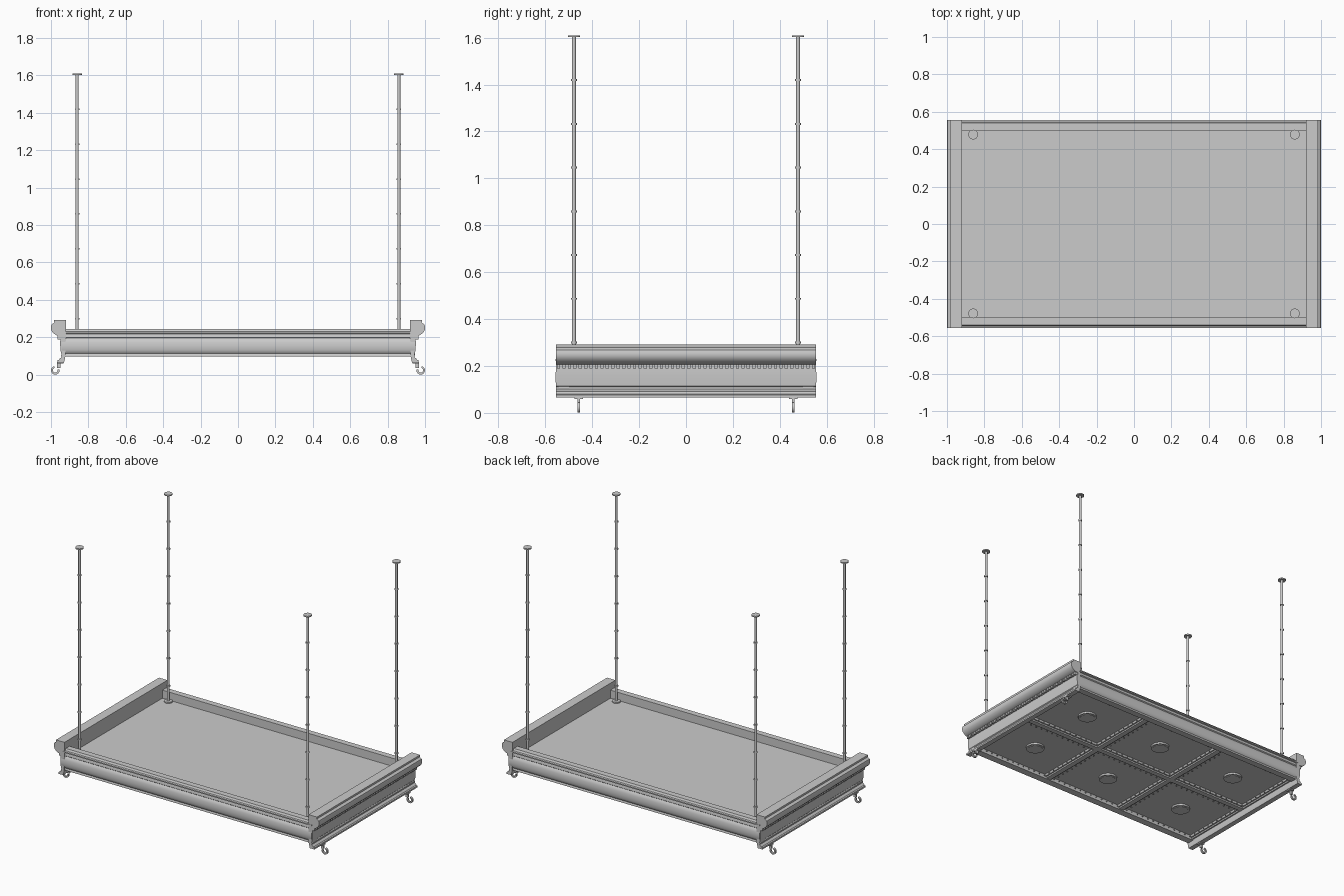
import bpy
import bmesh
from math import cos, sin, radians
from mathutils import Matrix, Vector

default_cube = bpy.data.objects.get("Cube")
if default_cube:
    bpy.data.objects.remove(default_cube, do_unlink=True)

grey = bpy.data.materials.new("light_grey")
grey.use_nodes = True
colour = (0.6, 0.6, 0.6, 1)
grey.diffuse_color = colour
grey.node_tree.nodes["Principled BSDF"].inputs["Base Color"].default_value = colour


def finish(name, bm, fix_normals=True, smooth=True):
    """Turn a bmesh into a named, coloured object."""
    if fix_normals:
        bmesh.ops.recalc_face_normals(bm, faces=bm.faces[:])
    mesh = bpy.data.meshes.new(name)
    bm.to_mesh(mesh)
    bm.free()
    mesh.materials.append(grey)
    obj = bpy.data.objects.new(name, mesh)
    bpy.context.collection.objects.link(obj)
    if smooth:
        bpy.ops.object.select_all(action="DESELECT")
        obj.select_set(True)
        bpy.context.view_layer.objects.active = obj
        bpy.ops.object.shade_smooth_by_angle(angle=radians(35))
    return obj


def add_prism(bm, outline, half, place):
    """Extrude an (out, up) outline between -half and half; place maps the axes."""
    start = bm.faces.new([bm.verts.new(place(u, z, -half)) for u, z in outline])
    new = bmesh.ops.extrude_face_region(bm, geom=[start])["geom"]
    shift = place(0, 0, half) - place(0, 0, -half)
    bmesh.ops.translate(bm, vec=shift, verts=[v for v in new if isinstance(v, bmesh.types.BMVert)])


def add_box(bm, centre, size):
    matrix = Matrix.Translation(centre) @ Matrix.Diagonal((*size, 1))
    bmesh.ops.create_cube(bm, size=1, matrix=matrix)


def add_cylinder(bm, x, y, low, high, radius, sides=16):
    bmesh.ops.create_cone(bm, cap_ends=True, segments=sides, radius1=radius, radius2=radius,
                          depth=high - low, matrix=Matrix.Translation((x, y, (low + high) / 2)))


LONG, SHORT = 0.945, 0.555
FLOOR, UNDER = 0.19, 0.105

# outlines as (outward, up)
FASCIA = [(.5, .1), (.5, .245), (.54, .245), (.546, .232), (.556, .229), (.556, .221),
          (.548, .218), (.551, .2), (.545, .195), (.551, .188), (.556, .172), (.557, .152),
          (.556, .132), (.55, .117), (.544, .112), (.547, .106), (.547, .098)]
CORNICE = [(.92, .18), (.92, .292), (.984, .292), (.982, .278), (.997, .268), (1, .256),
           (1, .243), (.994, .229), (.983, .218), (.966, .208), (.945, .206), (.945, .18)]
FRIEZE = [(.922, .19), (.95, .19), (.951, .16), (.947, .115), (.942, .11), (.946, .102),
          (.944, .092), (.953, .087), (.957, .08), (.965, .077), (.965, .066),
          (.93, .066), (.922, .1)]

sides = ((1, "left", "back"), (-1, "right", "front"))
for s, end_name, face_name in sides:
    # long moulded fascias
    bm = bmesh.new()
    add_prism(bm, FASCIA, LONG, lambda u, z, t: Vector((t, s * u, z)))
    finish(face_name + "_fascia", bm)

    # end cornice and frieze
    for part, outline in (("cornice", CORNICE), ("frieze", FRIEZE)):
        bm = bmesh.new()
        add_prism(bm, outline, SHORT, lambda u, z, t: Vector((s * u, t, z)))
        finish(end_name + "_" + part, bm)

    # row of dentils below the cornice
    bm = bmesh.new()
    count = 48
    for i in range(count):
        y = (i + 0.5) / count * 2 * SHORT - SHORT
        add_box(bm, (s * 0.952, y, 0.198), (0.024, 0.014, 0.018))
    finish(end_name + "_dentils", bm, smooth=False)

# roof floor
bm = bmesh.new()
add_box(bm, (0, 0, FLOOR - 0.01), (1.86, 1.04, 0.02))
finish("roof_floor", bm, smooth=False)

# coffered underside
bm = bmesh.new()
bmesh.ops.create_grid(bm, x_segments=3, y_segments=2, size=1,
                      matrix=Matrix.Translation((0, 0, UNDER)) @ Matrix.Diagonal((0.93, 0.53, 1, 1)))
bmesh.ops.reverse_faces(bm, faces=bm.faces[:])
panels = bm.faces[:]
centres = [f.calc_center_median().xy for f in panels]
for thickness, depth in ((0.025, 0), (0.004, -0.008), (0.012, 0), (0.008, -0.012)):
    bmesh.ops.inset_individual(bm, faces=panels, thickness=thickness, depth=depth)
finish("coffered_ceiling", bm, fix_normals=False, smooth=False)

# ceiling lamps and the bulbs around each coffer
lamps, bulbs = bmesh.new(), bmesh.new()
half_x, half_y = 0.27, 0.225
for cx, cy in centres:
    add_cylinder(lamps, cx, cy, 0.113, 0.13, 0.06, 24)
    add_cylinder(lamps, cx, cy, 0.11, 0.12, 0.048, 24)
    spots = set()
    for s in (-1, 1):
        spots.update((half_x * (i / 6 - 1), s * half_y) for i in range(13))
        spots.update((s * half_x, half_y * (i / 5 - 1)) for i in range(1, 10))
    for dx, dy in spots:
        bmesh.ops.create_icosphere(bulbs, subdivisions=1, radius=0.005,
                                   matrix=Matrix.Translation((cx + dx, cy + dy, 0.112)))
finish("ceiling_lamps", lamps)
finish("ceiling_bulbs", bulbs)

# hanging rods with joint collars and top plates
for sx, x_name in ((1, "left"), (-1, "right")):
    for sy, y_name in ((1, "back"), (-1, "front")):
        x, y = sx * 0.86, sy * 0.478
        bm = bmesh.new()
        add_cylinder(bm, x, y, FLOOR, 1.605, 0.0085)
        for i in range(7):
            z = 0.3 + i * 0.1865
            add_cylinder(bm, x, y, z - 0.004, z + 0.004, 0.0125)
        add_cylinder(bm, x, y, 1.602, 1.61, 0.026, 24)
        add_cylinder(bm, x, y, FLOOR, FLOOR + 0.008, 0.026, 24)
        finish(f"{y_name}_{x_name}_rod", bm)

        # corner hook: mounting plate and open flat claw
        bm = bmesh.new()
        hy = sy * 0.457
        add_box(bm, (sx * 0.95, hy, 0.063), (0.035, 0.036, 0.009))
        add_box(bm, (sx * 0.958, hy, 0.05), (0.018, 0.012, 0.03))
        angles = [radians(75 - i * 30) for i in range(10)]
        ring = [(0.977 + r * cos(a), 0.023 + r * sin(a))
                for r, path in ((0.023, angles), (0.013, angles[::-1])) for a in path]
        add_prism(bm, ring, 0.006, lambda u, z, t: Vector((sx * u, hy + t, z)))
        finish(f"{y_name}_{x_name}_hook", bm)
